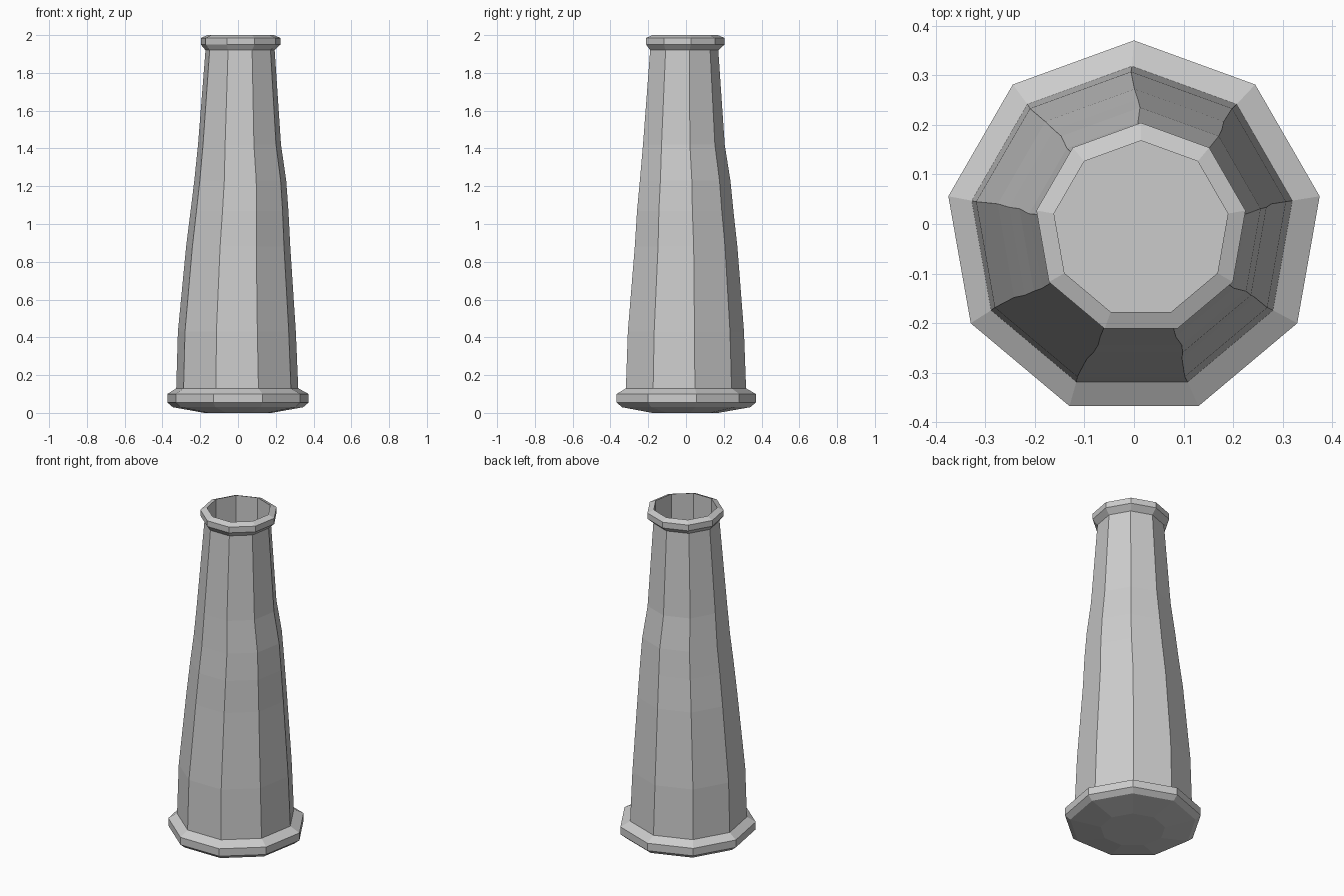
import bpy, bmesh
from math import radians, cos, sin

if "Cube" in bpy.data.objects:
    bpy.data.objects.remove(bpy.data.objects["Cube"])

SIDES = 9


def loft(name, rings, cap_start=False, cap_end=False):
    """Skin nine-sided rings given as (z, radius, centre x, centre y)."""
    bm = bmesh.new()
    loops = []
    for z, r, cx, cy in rings:
        angles = [radians(90 + 360 * k / SIDES) for k in range(SIDES)]
        loops.append([bm.verts.new((cx + r * cos(a), cy + r * sin(a), z)) for a in angles])
    for a, b in zip(loops, loops[1:]):
        for i in range(SIDES):
            j = (i + 1) % SIDES
            bm.faces.new((a[i], a[j], b[j], b[i]))
    if cap_start:
        bm.faces.new(loops[0][::-1])
    if cap_end:
        bm.faces.new(loops[-1])
    mesh = bpy.data.meshes.new(name)
    bm.to_mesh(mesh)
    bm.free()
    obj = bpy.data.objects.new(name, mesh)
    bpy.context.collection.objects.link(obj)
    return obj


foot = (0.13, 0.328, -0.004, -0.01)
neck = (1.92, 0.186, 0.011, -0.015)

# Flared base with a shallow dished underside
loft("base_plinth", [
    (0.0, 0.18, 0, -0.01),
    (0.03, 0.35, 0, -0.01),
    (0.055, 0.38, 0, -0.01),
    (0.10, 0.38, 0, -0.01),
    foot,
], cap_start=True)

# Slightly crooked tapering shaft
loft("chimney_shaft", [
    foot,
    (0.43, 0.317, -0.006, -0.01),
    (0.88, 0.280, 0.001, -0.008),
    (1.07, 0.263, 0.008, -0.012),
    (1.23, 0.247, 0.012, -0.012),
    (1.42, 0.223, 0.008, -0.018),
    neck,
])

# Rim and the hollow flue inside it
loft("rim_and_flue", [
    neck,
    (1.95, 0.214, 0.014, -0.01),
    (1.985, 0.214, 0.014, -0.01),
    (2.0, 0.178, 0.014, -0.01),
    (1.65, 0.178, 0.014, -0.01),
], cap_end=True)
